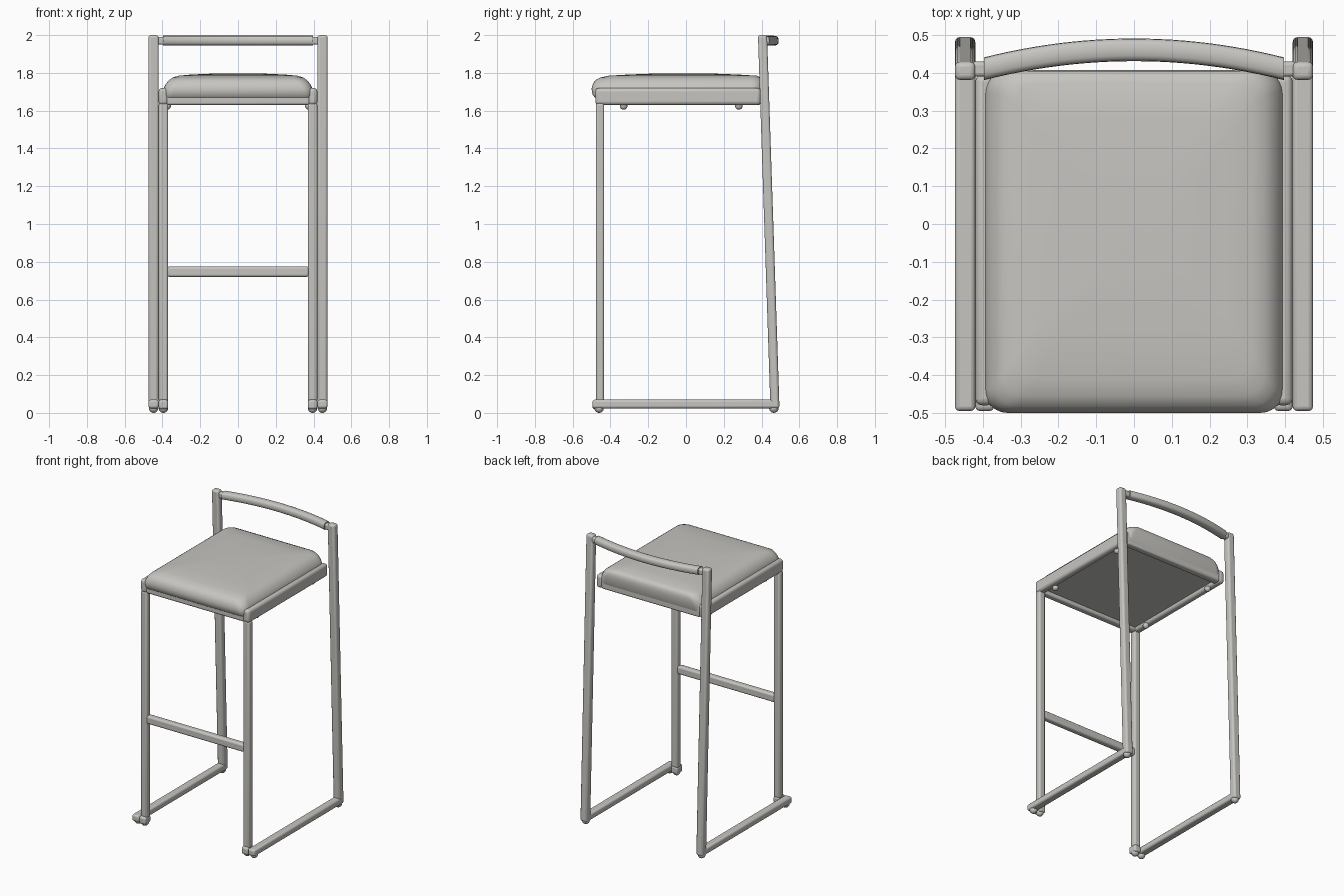
import bpy, bmesh, math
from mathutils import Vector

cube = bpy.data.objects.get("Cube")
if cube:
    bpy.data.objects.remove(cube, do_unlink=True)

grey = bpy.data.materials.new("warm_grey")
grey.use_nodes = True
colour = (0.57, 0.56, 0.53, 1)
grey.diffuse_color = colour
grey.node_tree.nodes["Principled BSDF"].inputs["Base Color"].default_value = colour


def finish(name, bm, bevel=0.0):
    bmesh.ops.recalc_face_normals(bm, faces=bm.faces)
    mesh = bpy.data.meshes.new(name)
    bm.to_mesh(mesh)
    bm.free()
    mesh.materials.append(grey)
    obj = bpy.data.objects.new(name, mesh)
    bpy.context.collection.objects.link(obj)
    if bevel:
        mod = obj.modifiers.new("rounded_edges", 'BEVEL')
        mod.width = bevel
        mod.segments = 3
    bpy.ops.object.select_all(action='DESELECT')
    obj.select_set(True)
    bpy.context.view_layer.objects.active = obj
    bpy.ops.object.shade_smooth_by_angle(angle=math.radians(40))
    return obj


def loft(name, rings, bevel=0.0):
    """Skin a list of closed point rings and cap both ends."""
    bm = bmesh.new()
    loops = [[bm.verts.new(p) for p in ring] for ring in rings]
    n = len(loops[0])
    for a, b in zip(loops, loops[1:]):
        for i in range(n):
            j = (i + 1) % n
            bm.faces.new((a[i], a[j], b[j], b[i]))
    bm.faces.new(loops[0][::-1])
    bm.faces.new(loops[-1])
    return finish(name, bm, bevel)


def box(name, x, y, z, bevel=0.012):
    rings = [[(x[0], y[0], h), (x[1], y[0], h), (x[1], y[1], h), (x[0], y[1], h)] for h in z]
    return loft(name, rings, bevel)


def rounded_rect(z, hx, y0, y1, radius, steps=6):
    ring = []
    for k, (sx, cy) in enumerate(((1, y1 - radius), (-1, y1 - radius),
                                  (-1, y0 + radius), (1, y0 + radius))):
        for s in range(steps + 1):
            a = (k + s / steps) * math.pi / 2
            ring.append((sx * (hx - radius) + radius * math.cos(a),
                         cy + radius * math.sin(a), z))
    return ring


def ball(name, centre, radius, squash=1.0):
    bm = bmesh.new()
    bmesh.ops.create_uvsphere(bm, u_segments=16, v_segments=10, radius=radius)
    for v in bm.verts:
        v.co.z *= squash
        v.co += Vector(centre)
    return finish(name, bm)


for side, s in (("left", 1), ("right", -1)):
    def span(a, b):
        return sorted((s * a, s * b))
    outer, inner = span(0.42, 0.474), span(0.37, 0.42)
    # Outer side frame: floor rail and raked rear leg
    box(side + "_floor_rail", outer, (-0.495, 0.47), (0.024, 0.07))
    rear = [[(outer[0], y - 0.024, z), (outer[1], y - 0.024, z),
             (outer[1], y + 0.024, z), (outer[0], y + 0.024, z)]
            for y, z in ((0.471, 0.024), (0.405, 2.0))]
    loft(side + "_rear_leg", rear, 0.013)
    # Inner front leg with its foot block
    box(side + "_front_leg", inner, (-0.477, -0.433), (0.06, 1.64))
    box(side + "_front_foot_block", inner, (-0.495, -0.43), (0.02, 0.07))
    for place, x, y in (("front_inner", 0.395, -0.46), ("front_outer", 0.447, -0.46),
                        ("rear_outer", 0.447, 0.465)):
        ball(side + "_" + place + "_glide", (s * x, y, 0.025), 0.025)
    # Seat side rail with round bumpers below
    box(side + "_seat_rail", inner, (-0.48, 0.395), (1.63, 1.72), 0.018)
    for place, y in (("front", -0.33), ("rear", 0.28)):
        ball(side + "_" + place + "_bumper", (s * 0.375, y, 1.625), 0.02)
    # Peg joining the backrest to the rear leg
    box(side + "_backrest_peg", span(0.385, 0.43), (0.39, 0.43), (1.95, 1.99), 0.01)

# Cross members
box("footrest", (-0.375, 0.375), (-0.477, -0.433), (0.72, 0.775))
box("front_seat_rail", (-0.38, 0.38), (-0.477, -0.43), (1.63, 1.69))
box("rear_seat_rail", (-0.38, 0.38), (0.345, 0.395), (1.63, 1.72))
box("seat_base_panel", (-0.375, 0.375), (-0.44, 0.36), (1.655, 1.675), 0)

# Domed upholstered cushion: height, half width, front, back, corner radius
cushion = [(1.67, 0.39, -0.483, 0.395, 0.04), (1.685, 0.395, -0.495, 0.40, 0.05),
           (1.715, 0.395, -0.5, 0.405, 0.06), (1.74, 0.383, -0.493, 0.407, 0.06),
           (1.76, 0.367, -0.482, 0.405, 0.06), (1.775, 0.347, -0.455, 0.398, 0.06),
           (1.785, 0.315, -0.41, 0.375, 0.06), (1.791, 0.25, -0.31, 0.28, 0.05),
           (1.797, 0.12, -0.16, 0.13, 0.04)]
loft("seat_cushion", [rounded_rect(*row) for row in cushion])

# Bowed backrest bar with a rounded section
bar = []
for i in range(25):
    x = -0.397 + 0.794 * i / 24
    bow = 0.411 + 0.05 * (1 - (x / 0.397) ** 2)
    ring = []
    for k in range(16):
        a = 2 * math.pi * k / 16
        c, d = math.cos(a), math.sin(a)
        ring.append((x, bow + 0.03 * math.copysign(abs(c) ** 0.7, c),
                     1.971 + 0.026 * math.copysign(abs(d) ** 0.7, d)))
    bar.append(ring)
loft("backrest_bar", bar)
